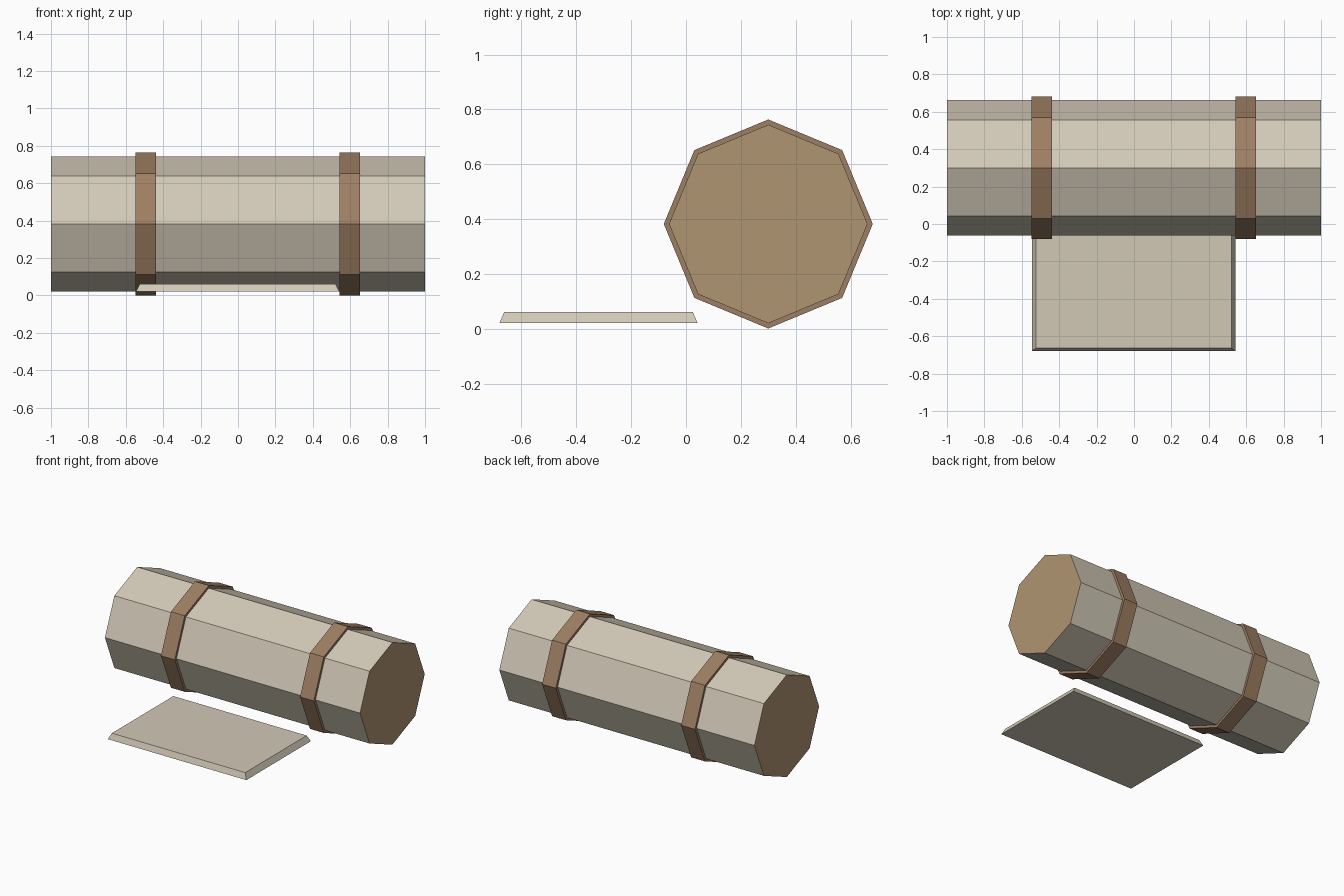
import bpy, bmesh
from math import pi
from mathutils import Matrix, Vector

cube = bpy.data.objects.get("Cube")
if cube:
    bpy.data.objects.remove(cube, do_unlink=True)


def material(name, colour):
    mat = bpy.data.materials.new(name)
    mat.use_nodes = True
    mat.diffuse_color = (*colour, 1)
    bsdf = next(n for n in mat.node_tree.nodes if n.type == 'BSDF_PRINCIPLED')
    bsdf.inputs["Base Color"].default_value = (*colour, 1)
    return mat


cloth = material("cream cloth", (0.64, 0.58, 0.47))
tan = material("tan roll end", (0.43, 0.30, 0.17))
leather = material("brown leather", (0.34, 0.21, 0.125))


def finish(name, bm, materials):
    bmesh.ops.recalc_face_normals(bm, faces=bm.faces)
    mesh = bpy.data.meshes.new(name)
    bm.to_mesh(mesh)
    bm.free()
    for mat in materials:
        mesh.materials.append(mat)
    obj = bpy.data.objects.new(name, mesh)
    bpy.context.collection.objects.link(obj)
    return obj


def octagon_bar(name, x0, x1, radius, side_mat, end_mat):
    """Eight-sided bar along x, corners pointing up and sideways."""
    place = Matrix.Translation(((x0 + x1) / 2, 0.30, 0.382)) @ Matrix.Rotation(pi / 2, 4, 'Y')
    bm = bmesh.new()
    bmesh.ops.create_cone(bm, cap_ends=True, segments=8, radius1=radius,
                          radius2=radius, depth=x1 - x0, matrix=place)
    for face in bm.faces:
        face.material_index = int(len(face.verts) == 8)
    return finish(name, bm, [side_mat, end_mat])


# Rolled bedding with tan ends
octagon_bar("bedroll", -1, 1, 0.362, cloth, tan)

# Straps around the roll
for side, x in (("right", -0.547), ("left", 0.543)):
    octagon_bar(side + "_strap", x, x + 0.108, 0.381, leather, leather)

# Flat pad with a bevelled rim in front of the roll
bm = bmesh.new()
bmesh.ops.create_cube(bm, size=1)
size = Vector((1.087, 0.722, 0.041))
for v in bm.verts:
    top = v.co.z > 0
    v.co = v.co * size
    if top:
        v.co.x -= 0.021 if v.co.x > 0 else -0.021
        v.co.y -= 0.017 if v.co.y > 0 else -0.017
    v.co += Vector((-0.002, -0.319, 0.041))
finish("ground_pad", bm, [cloth])
